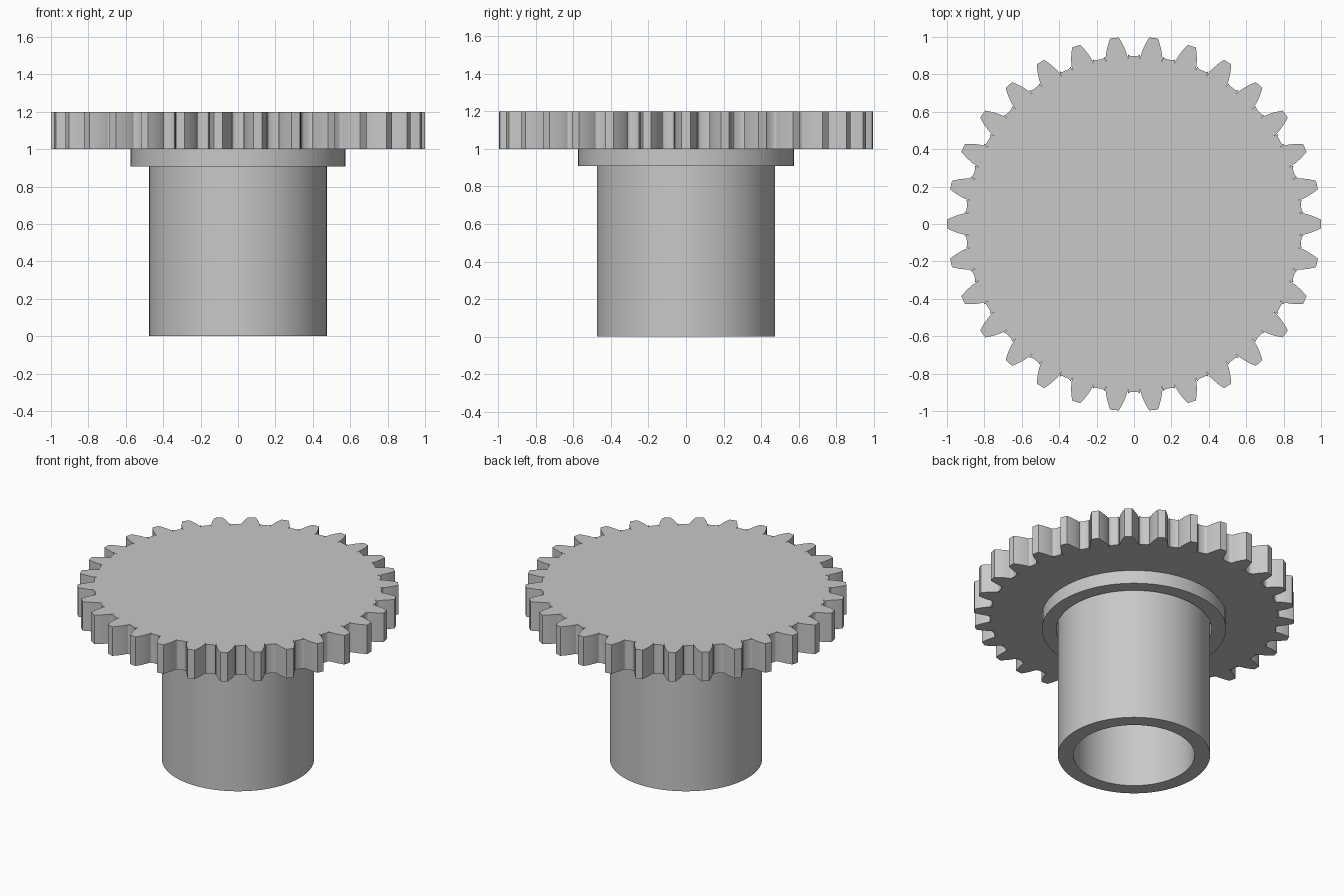
import bpy, bmesh
from math import sin, cos, tan, pi, acos, radians

cube = bpy.data.objects.get("Cube")
if cube:
    bpy.data.objects.remove(cube, do_unlink=True)

# Single grey finish
grey = bpy.data.materials.new("matte_grey")
grey.use_nodes = True
colour = (0.58, 0.58, 0.58, 1)
grey.diffuse_color = colour
grey.node_tree.nodes["Principled BSDF"].inputs["Base Color"].default_value = colour


def finish(bm, name):
    bmesh.ops.recalc_face_normals(bm, faces=bm.faces)
    mesh = bpy.data.meshes.new(name)
    bm.to_mesh(mesh)
    bm.free()
    mesh.materials.append(grey)
    obj = bpy.data.objects.new(name, mesh)
    bpy.context.collection.objects.link(obj)
    bpy.ops.object.select_all(action='DESELECT')
    obj.select_set(True)
    bpy.context.view_layer.objects.active = obj
    bpy.ops.object.shade_smooth_by_angle(angle=radians(30))
    return obj


def ring(name, inner, outer, bottom, top, segments=72):
    """Closed tube with a rectangular wall section."""
    bm = bmesh.new()
    section = [(inner, bottom), (outer, bottom), (outer, top), (inner, top)]
    loops = []
    for i in range(segments):
        a = 2 * pi * i / segments
        loops.append([bm.verts.new((r * cos(a), r * sin(a), z)) for r, z in section])
    for i, loop in enumerate(loops):
        following = loops[(i + 1) % segments]
        for j in range(4):
            k = (j + 1) % 4
            bm.faces.new((loop[j], following[j], following[k], loop[k]))
    return finish(bm, name)


# Involute tooth proportions
TEETH = 30
TIP = 1.0
PITCH = TIP * TEETH / (TEETH + 2)
ROOT = PITCH - 1.25 * TIP / (TEETH + 2)
PRESSURE = radians(20)
BASE = PITCH * cos(PRESSURE)


def involute(r):
    a = acos(min(1, BASE / r))
    return tan(a) - a


def half_angle(r):
    return pi / (2 * TEETH) + involute(PITCH * 1.0) - involute(r)


# One flank from root to tip: fillet, then involute curve
foot = half_angle(BASE)
flank = [(ROOT, foot + 0.019), (ROOT + 0.003, foot + 0.009), (ROOT + 0.010, foot + 0.002)]
for i in range(7):
    r = BASE + (TIP - BASE) * i / 6
    flank.append((r, half_angle(r)))
tooth = [(r, -a) for r, a in flank] + [(TIP, 0)] + [(r, a) for r, a in reversed(flank)]

# Toothed wheel
bm = bmesh.new()
outline = []
for t in range(TEETH):
    for r, a in tooth:
        angle = a + 2 * pi * t / TEETH
        outline.append(bm.verts.new((r * cos(angle), r * sin(angle), 1.0)))
face = bm.faces.new(outline)
extruded = bmesh.ops.extrude_face_region(bm, geom=[face], use_keep_orig=True)
top = [v for v in extruded["geom"] if isinstance(v, bmesh.types.BMVert)]
bmesh.ops.translate(bm, verts=top, vec=(0, 0, 0.2))
finish(bm, "toothed_wheel")

# Hollow shaft and the collar around it, both seated in the wheel
ring("hollow_shaft", 0.378, 0.475, 0.0, 1.05)
ring("collar", 0.485, 0.575, 0.908, 1.05)
